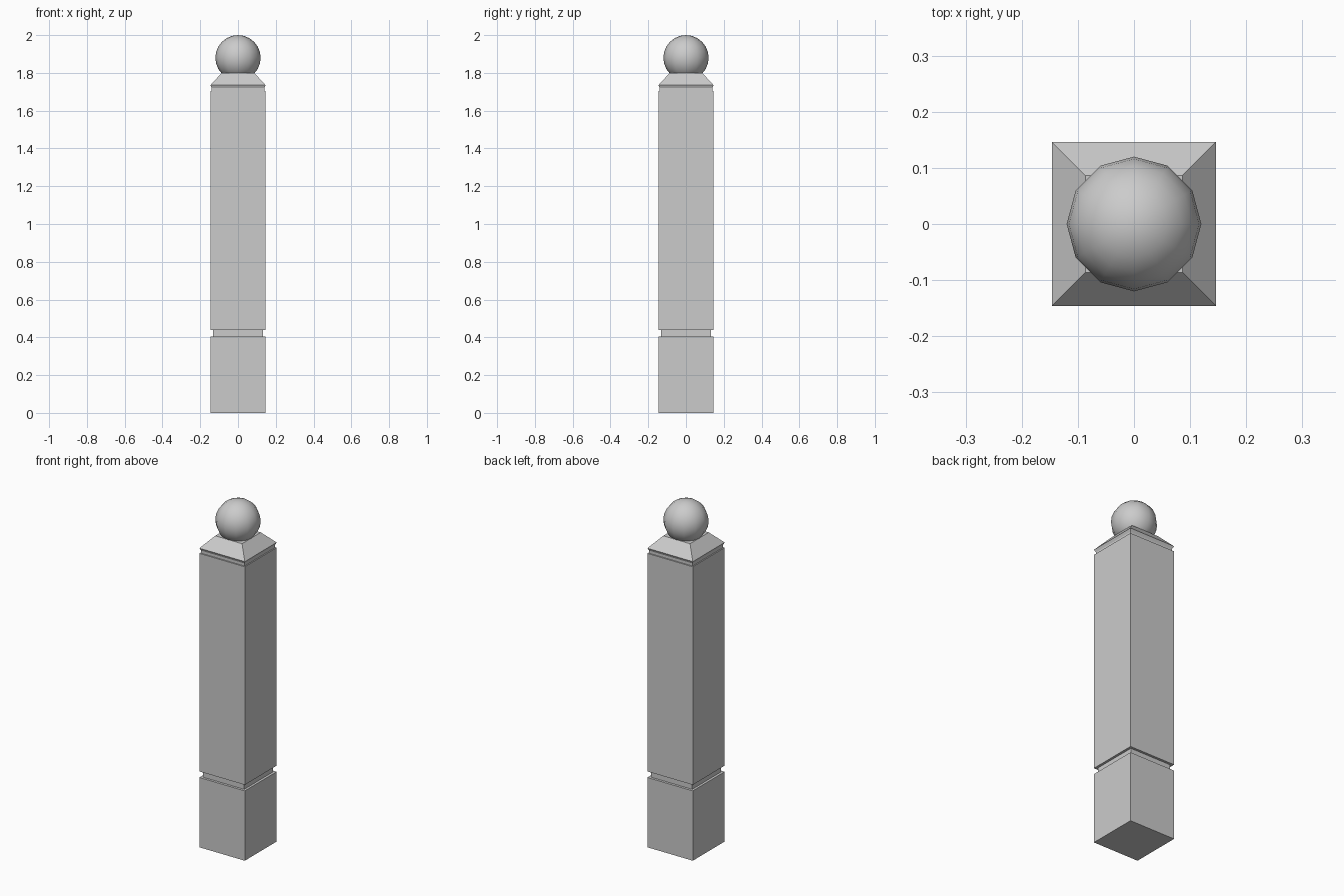
import bpy, bmesh, math

if "Cube" in bpy.data.objects:
    bpy.data.objects.remove(bpy.data.objects["Cube"])

# Square section stack: (half width, height) rings from the ground to the cap top
H, G, N = 0.146, 0.132, 0.139
profile = [(H, 0), (H, 0.405), (G, 0.405), (G, 0.44), (H, 0.44), (H, 1.705),
           (N, 1.705), (N, 1.72), (H, 1.735), (0.086, 1.80)]


def square_stack(name, rings):
    bm = bmesh.new()
    loops = [[bm.verts.new((sx * h, sy * h, z))
              for sx, sy in ((-1, -1), (1, -1), (1, 1), (-1, 1))] for h, z in rings]
    for a, b in zip(loops, loops[1:]):
        for i in range(4):
            j = (i + 1) % 4
            bm.faces.new((a[i], a[j], b[j], b[i]))
    bm.faces.new(loops[0][::-1])
    bm.faces.new(loops[-1])
    mesh = bpy.data.meshes.new(name)
    bm.to_mesh(mesh)
    bm.free()
    obj = bpy.data.objects.new(name, mesh)
    bpy.context.collection.objects.link(obj)
    return obj


# Post with grooves and sloped cap
square_stack("post", profile)

# Ball finial
bpy.ops.mesh.primitive_uv_sphere_add(segments=12, ring_count=12, radius=0.12,
                                     location=(0, 0, 1.88))
ball = bpy.context.object
ball.name = "ball_finial"
bpy.ops.object.shade_smooth()
